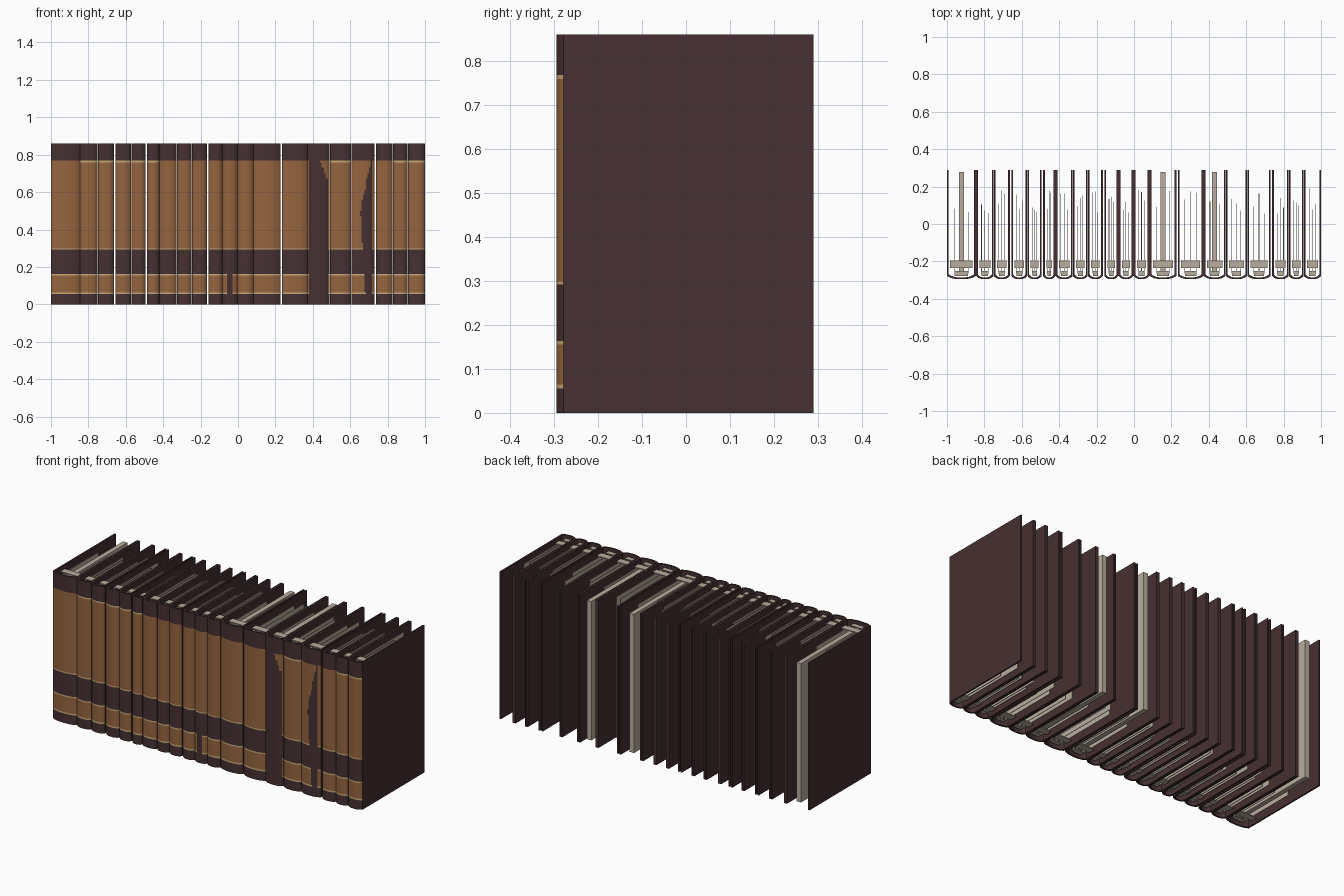
import bpy, bmesh, math, random

if "Cube" in bpy.data.objects:
    bpy.data.objects.remove(bpy.data.objects["Cube"])

random.seed(4)
H, BACK, EDGE, BULGE, T = 0.86, 0.29, -0.278, 0.017, 0.009


def material(name, rgb):
    m = bpy.data.materials.new(name)
    m.diffuse_color = (*rgb, 1)
    m.use_nodes = True
    m.node_tree.nodes["Principled BSDF"].inputs["Base Color"].default_value = m.diffuse_color
    return m


LEATHER, TAN, LINE, PAPER = range(4)
mats = [material("dark_leather", (0.062, 0.030, 0.032)),
        material("tan_label", (0.300, 0.128, 0.050)),
        material("pale_rule", (0.560, 0.390, 0.180)),
        material("paper", (0.480, 0.420, 0.340))]

# book boundaries along the shelf; some neighbours leave a clear slit
bounds = [-1.0, -0.845, -0.75, -0.66, -0.57, -0.49, -0.42, -0.327, -0.247, -0.163,
          -0.083, -0.003, 0.083, 0.23, 0.372, 0.49, 0.605, 0.735, 0.828, 0.907, 1.0]
slits = {3, 5, 9, 13, 17}
thick_blocks = {0, 12, 14}

# row heights: band edges plus finer rows for the slanted dark patches
bands = [0, 0.055, 0.064, 0.155, 0.163, 0.292, 0.299, 0.759, 0.768, H]
rows = sorted(bands + [0.299 + 0.46 * k / 16 for k in range(1, 16)])


def spine_colour(x, z, book):
    # dark worn patches
    if book == 14:
        right = 0.482 if z < 0.65 else 0.482 - (z - 0.65) * 0.36
        if 0.382 < x < right:
            return LEATHER
    if book == 16:
        left = 0.655 + (abs(z - 0.5) * 0.2 if z > 0.5 else (0.5 - z) * 0.06)
        if left < x < 0.715:
            return LEATHER
    if -0.06 < x < -0.03 and z < 0.16:
        return LEATHER
    # horizontal bands
    if z < 0.055 or 0.163 < z < 0.292 or z > 0.768:
        return LEATHER
    if 0.064 < z < 0.155 or 0.299 < z < 0.759:
        return TAN
    if z > 0.75 and book not in (1, 2, 3, 4, 5, 15, 18, 19):
        return TAN
    return LINE


def finish(bm, name):
    bmesh.ops.recalc_face_normals(bm, faces=bm.faces)
    me = bpy.data.meshes.new(name)
    bm.to_mesh(me)
    bm.free()
    for m in mats:
        me.materials.append(m)
    ob = bpy.data.objects.new(name, me)
    bpy.context.collection.objects.link(ob)
    return ob


# U-shaped cover: two boards joined by a rounded spine
def cover(x0, x1, book):
    n = 16
    mid, half = (x0 + x1) / 2, (x1 - x0) / 2

    def profile(inset):
        h = half - inset
        arc = []
        for i in range(n + 1):
            t = -1 + 2 * i / n
            arc.append((mid + t * h, EDGE + inset - BULGE * (1 - t ** 4 * 0.5 - t * t * 0.5)))
        return [(mid - h, BACK)] + arc + [(mid + h, BACK)]

    bm = bmesh.new()
    outer, inner = profile(0), profile(T)
    go = [[bm.verts.new((x, y, z)) for x, y in outer] for z in rows]
    gi = [[bm.verts.new((x, y, z)) for x, y in inner] for z in (0, H)]
    last = len(outer) - 1
    for j in range(len(rows) - 1):
        zc = (rows[j] + rows[j + 1]) / 2
        for i in range(last):
            f = bm.faces.new((go[j][i], go[j][i + 1], go[j + 1][i + 1], go[j + 1][i]))
            if 0 < i < last - 1:
                f.material_index = spine_colour((outer[i][0] + outer[i + 1][0]) / 2, zc, book)
                f.smooth = True
    for i in range(last):
        bm.faces.new((gi[0][i + 1], gi[0][i], gi[1][i], gi[1][i + 1]))
        bm.faces.new((go[0][i + 1], go[0][i], gi[0][i], gi[0][i + 1]))
        bm.faces.new((go[-1][i], go[-1][i + 1], gi[1][i + 1], gi[1][i]))
    # fore-edges of the boards
    for i in (0, last):
        bm.faces.new([r[i] for r in go] + [gi[1][i], gi[0][i]])
    ob = finish(bm, f"cover_{book + 1:02d}")
    # hard corners where spine meets boards
    bpy.context.view_layer.objects.active = ob
    ob.select_set(True)
    bpy.ops.object.shade_smooth_by_angle(angle=math.radians(35))
    ob.select_set(False)


def box(bm, x0, x1, y0, y1, z0, z1):
    v = [bm.verts.new((x, y, z)) for z in (z0, z1)
         for x, y in ((x0, y0), (x1, y0), (x1, y1), (x0, y1))]
    for q in ((3, 2, 1, 0), (4, 5, 6, 7), (0, 1, 5, 4), (1, 2, 6, 5), (2, 3, 7, 6), (3, 0, 4, 7)):
        bm.faces.new([v[i] for i in q]).material_index = PAPER


# loose paper leaves inside each cover, held by head and tail strips
def pages(x0, x1, book):
    bm = bmesh.new()
    a, b = x0 + T + 0.008, x1 - T - 0.008
    w, mid = b - a, (x0 + x1) / 2
    if book in thick_blocks:
        box(bm, mid - 0.014, mid + 0.014, -0.265, 0.278, 0.025, 0.835)
    for t in (0.2, 0.5, 0.8):
        x = a + w * t
        if book in thick_blocks and t == 0.5:
            continue
        box(bm, x - 0.0015, x + 0.0015, -0.265, random.uniform(0.05, 0.19), 0.02, 0.842)
    for z in (0.018, 0.84):
        box(bm, a, b, -0.235, -0.195, z, z + 0.004)
        box(bm, a + w * 0.2, b - w * 0.2, -0.278, -0.25, z, z + 0.004)
    finish(bm, f"pages_{book + 1:02d}")


for k in range(len(bounds) - 1):
    left = 0 if k == 0 else (0.004 if k in slits else 0.0008)
    right = 0 if k == len(bounds) - 2 else (0.004 if k + 1 in slits else 0.0008)
    lo, hi = bounds[k] + left, bounds[k + 1] - right
    cover(lo, hi, k)
    pages(lo, hi, k)
